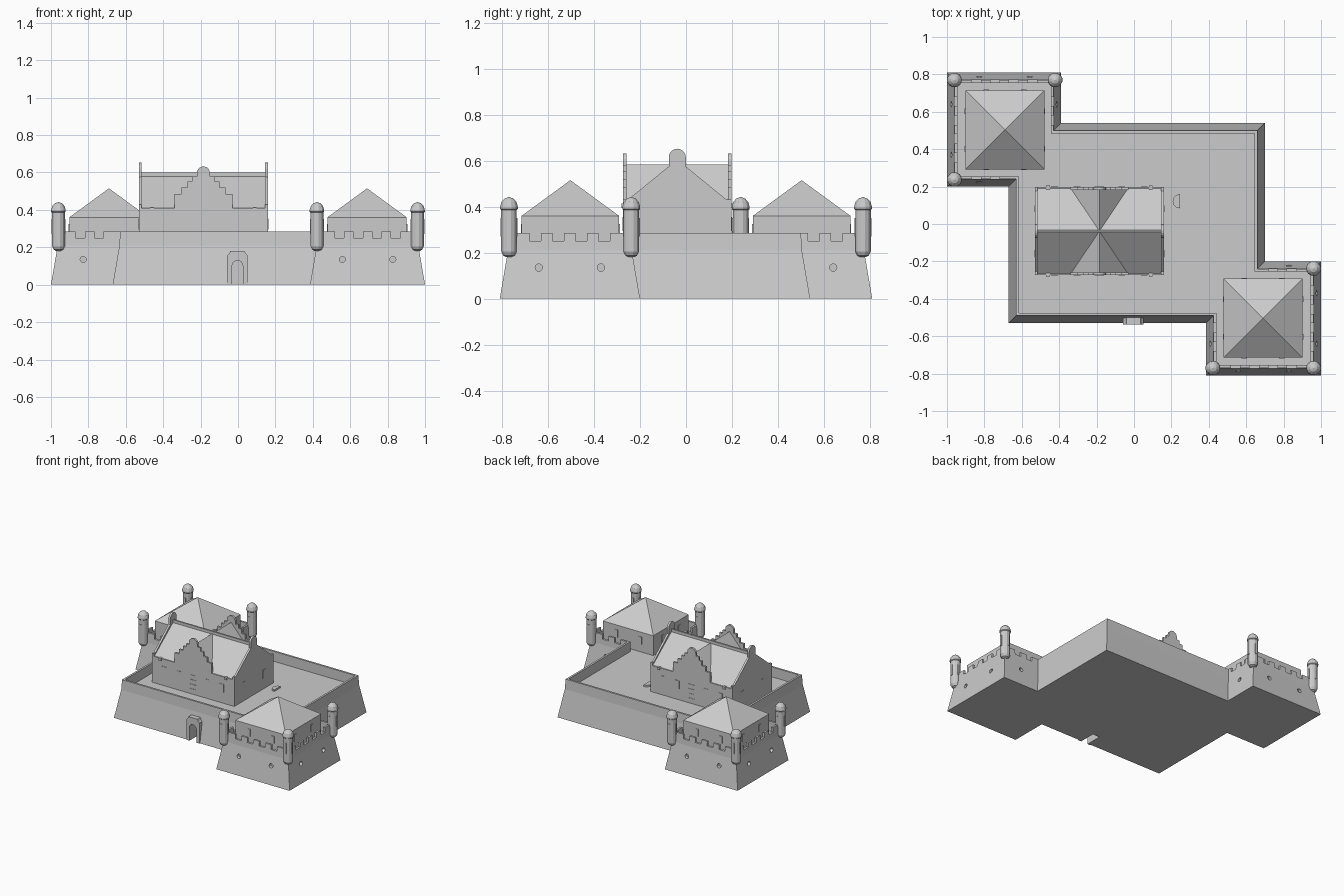
import bpy, bmesh, math
from mathutils import Vector

if "Cube" in bpy.data.objects:
    bpy.data.objects.remove(bpy.data.objects["Cube"])


def finish(name, bm):
    bmesh.ops.recalc_face_normals(bm, faces=bm.faces[:])
    me = bpy.data.meshes.new(name)
    bm.to_mesh(me)
    bm.free()
    ob = bpy.data.objects.new(name, me)
    bpy.context.collection.objects.link(ob)
    return ob


def add_prism(bm, pts, axis, a, b):
    """Extrude a 2D outline along an axis from a to b."""
    put = {'x': lambda p, t: (t, p[0], p[1]),
           'y': lambda p, t: (p[0], t, p[1]),
           'z': lambda p, t: (p[0], p[1], t)}[axis]
    lo = [bm.verts.new(put(p, a)) for p in pts]
    hi = [bm.verts.new(put(p, b)) for p in pts]
    bm.faces.new(lo)
    bm.faces.new(hi)
    for i in range(len(pts)):
        j = (i + 1) % len(pts)
        bm.faces.new((lo[i], lo[j], hi[j], hi[i]))


def prism(name, pts, axis, a, b):
    bm = bmesh.new()
    add_prism(bm, pts, axis, a, b)
    return finish(name, bm)


def rect(x0, x1, y0, y1):
    return [(x0, y0), (x1, y0), (x1, y1), (x0, y1)]


def arc(cx, cy, r, a0, a1, n):
    return [(cx + r * math.cos(math.radians(a0 + (a1 - a0) * i / n)),
             cy + r * math.sin(math.radians(a0 + (a1 - a0) * i / n))) for i in range(n + 1)]


def cut(ob, cutter):
    m = ob.modifiers.new("cut", 'BOOLEAN')
    m.operation, m.solver, m.object = 'DIFFERENCE', 'EXACT', cutter
    bpy.context.view_layer.objects.active = ob
    bpy.ops.object.modifier_apply(modifier=m.name)


# Battered fort wall with parapet and courtyard floor
outline = [(-.67, -.53), (.385, -.53), (.385, -.81), (1, -.81), (1, -.2), (.7, -.2),
           (.7, .54), (-.39, .54), (-.39, .81), (-1, .81), (-1, .2), (-.67, .2)]


def inset(d):
    out = []
    for i, p in enumerate(outline):
        p = Vector(p)
        e1 = (p - Vector(outline[i - 1])).normalized()
        e2 = (Vector(outline[(i + 1) % len(outline)]) - p).normalized()
        out.append(p + d * Vector((-e1.y - e2.y, e1.x + e2.x)))
    return out


bm = bmesh.new()
rings = [[bm.verts.new((p.x, p.y, z)) for p in inset(d)]
         for d, z in ((0, 0), (.036, .21), (.04, .285), (.055, .285), (.055, .21))]
bm.faces.new(rings[0])
bm.faces.new(rings[-1])
for r, q in zip(rings, rings[1:]):
    for i in range(len(r)):
        j = (i + 1) % len(r)
        bm.faces.new((r[i], r[j], q[j], q[i]))
fort = finish("fort_wall", bm)

# Cutters: crenels, gun ports and gate passage
bm = bmesh.new()
sides = [((1, 0), False), ((0, -1), False), ((-1, 0), True), ((0, 1), True)]
for s in (1, -1):
    cx, cy = s * .693, s * -.505
    for (dx, dy), flank in sides:
        axis = 'x' if dx else 'y'
        out = -1 if dx else 1           # direction of the free end of a flank
        c, o = (cy, cx) if dx else (cx, cy)
        d = s * (dx + dy)
        for t in (-.15, -.05, .05, .15):
            if not flank or t * out > 0:
                u = c + s * t
                add_prism(bm, rect(u - .025, u + .025, .25, .3), axis, o + d * .235, o + d * .285)
        for t in (-.135, .135):
            if not flank or t * out > 0:
                add_prism(bm, arc(c + s * t, .135, .016, 0, 330, 11), axis, o + d * .26, o + d * .33)
arch = [(-.032, -.01), (.026, -.01)] + arc(-.003, .1, .029, 0, 180, 8)
add_prism(bm, arch, 'y', -.6, -.41)
cutter = finish("wall_cutter", bm)

# Gate surround
gate = prism("gate_surround", [(-.058, 0), (.052, 0), (.052, .155), (.042, .165), (.035, .18),
                               (-.041, .18), (-.048, .165), (-.058, .155)], 'y', -.536, -.49)
for ob in (fort, gate):
    cut(ob, cutter)
bpy.data.objects.remove(cutter)

# Corner turrets: lathed capsules with a dome and arrow slits
profile = [(.012, .18), (.026, .187), (.035, .205), (.035, .385), (.04, .39), (.04, .4),
           (.034, .42), (.02, .435)]
for s in (1, -1):
    for k, (x, y) in enumerate(((.96, -.77), (.422, -.77), (.96, -.238))):
        x, y = s * x, s * y
        bm = bmesh.new()
        N = 12
        rs = [[bm.verts.new((x + r * math.cos(2 * math.pi * (i + .5) / N),
                             y + r * math.sin(2 * math.pi * (i + .5) / N), z)) for i in range(N)]
              for r, z in profile]
        tip = bm.verts.new((x, y, .442))
        bm.faces.new(rs[0])
        for i in range(N):
            j = (i + 1) % N
            bm.faces.new((rs[-1][i], rs[-1][j], tip))
            for r, q in zip(rs, rs[1:]):
                bm.faces.new((r[i], r[j], q[j], q[i]))
        add_prism(bm, rect(x - .008, x + .008, .27, .35), 'y', y - .037, y + .037)
        add_prism(bm, rect(y - .008, y + .008, .27, .35), 'x', x - .037, x + .037)
        finish("corner_turret", bm)

# Bastion towers with pyramid roofs and slit windows
for s in (1, -1):
    cx, cy, h = s * .69, s * -.503, .212
    prism("bastion_tower", rect(cx - h, cx + h, cy - h, cy + h), 'z', .205, .36)
    bm = bmesh.new()
    q = [bm.verts.new((x, y, .36)) for x, y in rect(cx - h, cx + h, cy - h, cy + h)]
    tip = bm.verts.new((cx, cy, .515))
    bm.faces.new(q)
    for i in range(4):
        bm.faces.new((q[i], q[(i + 1) % 4], tip))
    finish("tower_roof", bm)
    bm = bmesh.new()
    for t in (-.1, .1):
        add_prism(bm, rect(cx + t - .015, cx + t + .015, .27, .325), 'y', cy - h - .003, cy + h + .003)
        add_prism(bm, rect(cy + t - .015, cy + t + .015, .27, .325), 'x', cx - h - .003, cx + h + .003)
    finish("tower_windows", bm)

# Central keep
X0, X1, Y0, Y1 = -.53, .16, -.273, .197
mx, my = (X0 + X1) / 2, (Y0 + Y1) / 2
T = .015
prism("keep_walls", rect(X0 + T, X1 - T, Y0, Y1), 'z', .205, .41)
prism("main_roof", [(Y0 + .008, .41), (Y1 - .008, .41), (my, .583)], 'x', X0 + T, X1 - T)
prism("cross_roof", [(mx - .152, .41), (mx + .152, .41), (mx, .583)], 'y', Y0 + T, Y1 - T)
prism("ridge_cap", rect(my - .006, my + .006, .572, .6), 'x', X0 + T, X1 - T)

# End gables with sloped edges and round finials
hw = (Y1 - Y0) / 2
end = ([(my - hw, .205), (my + hw, .205), (my + hw, .43), (my + hw - .02, .43), (my + .037, .575)]
       + arc(my, .615, .037, 0, 180, 10)
       + [(my - .037, .575), (my - hw + .02, .43), (my - hw, .43)])
for x in (X0, X1 - T):
    prism("end_gable", end, 'x', x, x + T)

# Stepped gables on front and back
half = [(.155, .41), (.155, .485), (.118, .485), (.118, .52), (.085, .52),
        (.085, .553), (.06, .553), (.06, .578), (.035, .578)]
step = ([(mx + w, z) for w, z in half] + arc(mx, .597, .035, 0, 180, 10)
        + [(mx - w, z) for w, z in reversed(half)])
for y in (Y0, Y1 - T):
    prism("stepped_gable", step, 'y', y, y + T)

# Keep doors, windows and eave spouts on both long sides
bm = bmesh.new()
for z in (.225, .26, .295, .33):
    add_prism(bm, rect(mx - .025, mx + .025, z, z + .025), 'y', Y0 - .003, Y1 + .003)
for t in (-.24, -.12, .12, .24):
    add_prism(bm, rect(mx + t - .018, mx + t + .018, .295, .355), 'y', Y0 - .003, Y1 + .003)
for t in (-.12, .12):
    add_prism(bm, rect(my + t - .018, my + t + .018, .295, .355), 'x', X0 - .003, X1 + .003)
finish("keep_windows", bm)
bm = bmesh.new()
for t in (-.275, .275):
    add_prism(bm, rect(mx + t - .01, mx + t + .01, .395, .413), 'y', Y0 - .008, Y1 + .008)
finish("eave_spouts", bm)

# Courtyard stair hatch and well kerb
prism("stair_hatch", rect(-.07, .16, -.415, -.365), 'z', .2, .216)
prism("well_kerb", arc(.245, .122, .038, 90, 270, 6), 'z', .2, .222)
